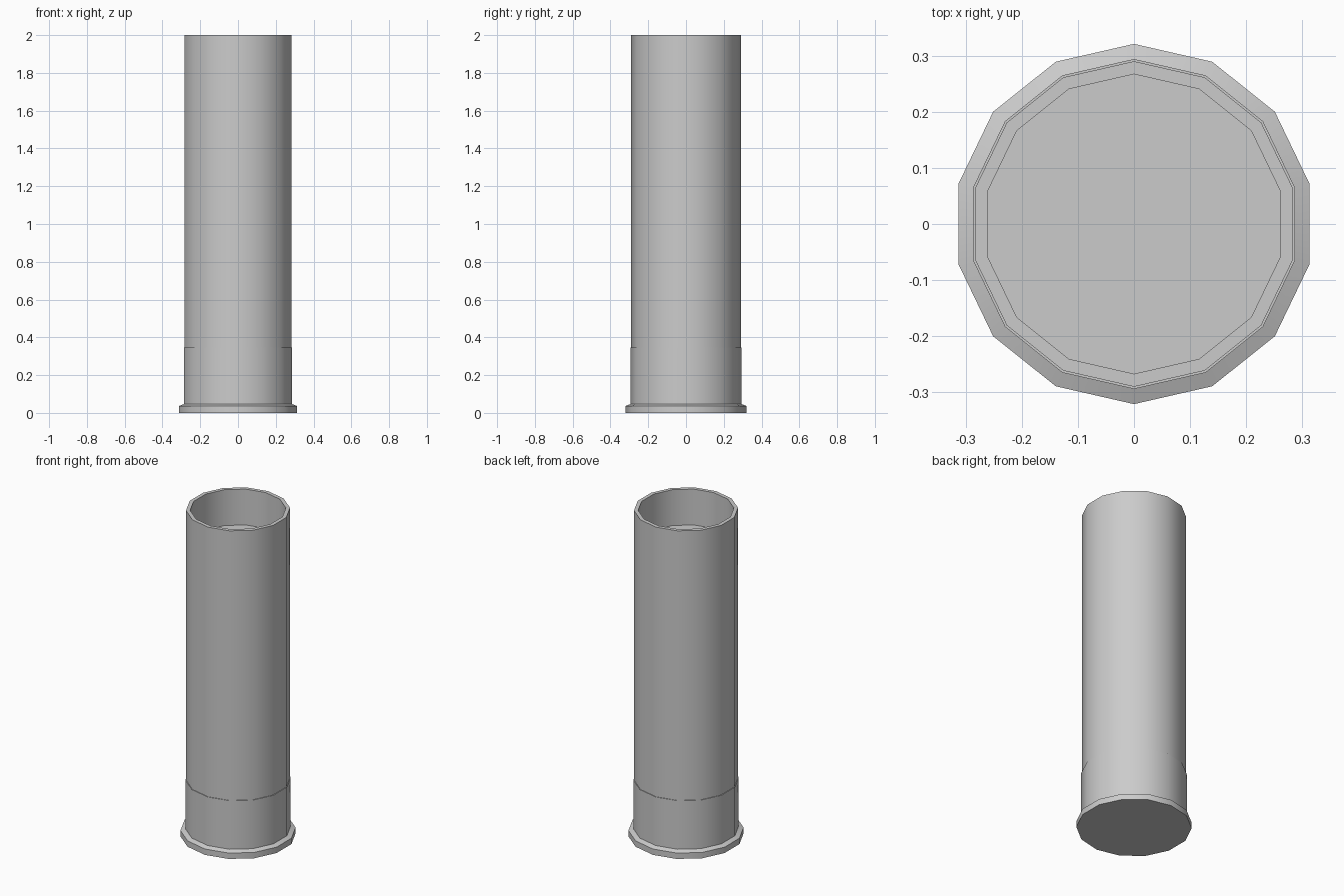
import bpy
import bmesh
import math

SIDES = 14

cube = bpy.data.objects.get("Cube")
if cube:
    bpy.data.objects.remove(cube, do_unlink=True)

grey = bpy.data.materials.new("plain_grey")
grey.use_nodes = True
color = (0.6, 0.6, 0.6, 1)
grey.diffuse_color = color
grey.node_tree.nodes["Principled BSDF"].inputs["Base Color"].default_value = color


def lathe(name, profile):
    """Spin a (radius, height) profile around z, with a corner facing the back."""
    bm = bmesh.new()
    rings = []
    for r, z in profile:
        if r == 0:
            rings.append([bm.verts.new((0, 0, z))])
            continue
        angles = [math.pi / 2 + math.tau * i / SIDES for i in range(SIDES)]
        rings.append([bm.verts.new((r * math.cos(a), r * math.sin(a), z)) for a in angles])
    for low, high in zip(rings, rings[1:]):
        if len(low) == 1:
            bm.faces.new(high[::-1])
        elif len(high) == 1:
            bm.faces.new(low)
        else:
            for i in range(SIDES):
                j = (i + 1) % SIDES
                bm.faces.new((low[i], low[j], high[j], high[i]))
    mesh = bpy.data.meshes.new(name)
    bm.to_mesh(mesh)
    bm.free()
    mesh.materials.append(grey)
    obj = bpy.data.objects.new(name, mesh)
    bpy.context.collection.objects.link(obj)
    bpy.ops.object.select_all(action="DESELECT")
    obj.select_set(True)
    bpy.context.view_layer.objects.active = obj
    bpy.ops.object.shade_smooth_by_angle(angle=math.radians(30))
    return obj


# Closed base with a sloped flange, sleeve and small ledge
lathe("base_cap", [(0, 0), (0.321, 0), (0.321, 0.036), (0.294, 0.047),
                   (0.294, 0.345), (0.29, 0.345)])

# Tall tube with a flat rim and a recessed floor
lathe("tube", [(0.29, 0.345), (0.29, 2), (0.267, 2), (0.267, 1.78), (0, 1.78)])
